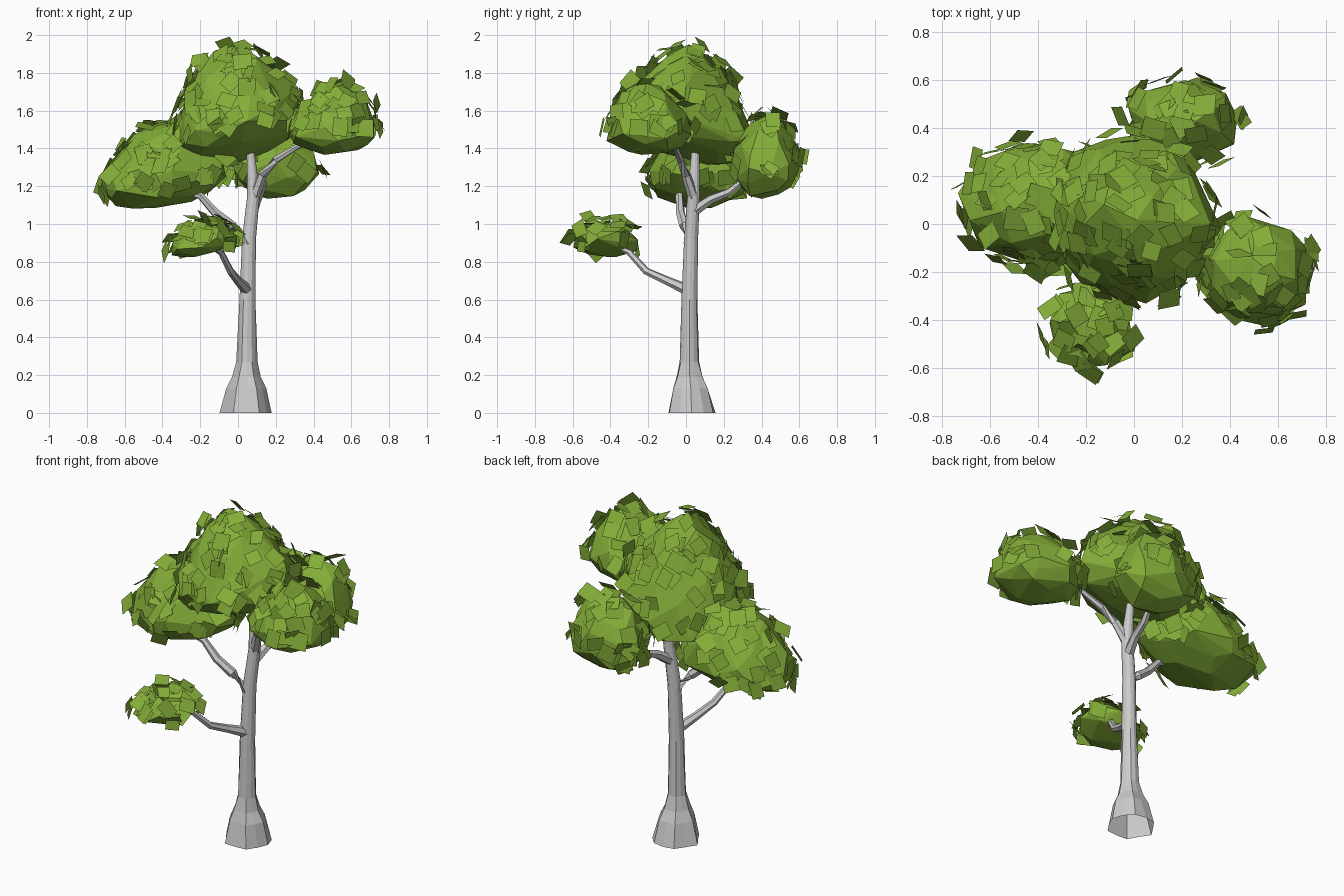
import bpy, bmesh, math, random
from mathutils import Vector, Matrix

if "Cube" in bpy.data.objects:
    bpy.data.objects.remove(bpy.data.objects["Cube"])

random.seed(8)
green = bpy.data.materials.new("leaf_green")
green.diffuse_color = (0.23, 0.42, 0.04, 1)
green.use_nodes = True
green.node_tree.nodes["Principled BSDF"].inputs["Base Color"].default_value = green.diffuse_color


def finish(name, bm, mat=None):
    mesh = bpy.data.meshes.new(name)
    bm.to_mesh(mesh)
    bm.free()
    ob = bpy.data.objects.new(name, mesh)
    bpy.context.collection.objects.link(ob)
    if mat:
        mesh.materials.append(mat)
    return ob


def tube(name, path, sides, flare=()):
    """Loft faceted rings along (x, y, z, radius) points; flare = root lobes for the low rings."""
    bm = bmesh.new()
    pts = [Vector(p[:3]) for p in path]
    rings = []
    for i, p in enumerate(pts):
        d = (pts[min(i + 1, len(pts) - 1)] - pts[max(i - 1, 0)]).normalized()
        if flare:
            d = Vector((0, 0, 1))
        u = d.orthogonal().normalized() if not flare else Vector((1, 0, 0))
        v = d.cross(u)
        ring = []
        for k in range(sides):
            a = 2 * math.pi * k / sides
            r = path[i][3]
            if i < len(flare):
                r *= 1 + flare[i] * (1 if k % 2 == 0 else -1) + random.uniform(-.05, .05)
            ring.append(bm.verts.new(p + (u * math.cos(a) + v * math.sin(a)) * r))
        rings.append(ring)
    for a, b in zip(rings, rings[1:]):
        for k in range(sides):
            j = (k + 1) % sides
            bm.faces.new((a[k], a[j], b[j], b[k]))
    bm.faces.new(rings[-1])
    bmesh.ops.recalc_face_normals(bm, faces=bm.faces)
    return finish(name, bm)


def clump(name, centre, rx, ry, up, down, leaves, taper=0.1, shear=(0, 0), lean=0.0, knots=34):
    """Convex faceted dome with a flattish underside, plus square leaf cards around it."""
    c = Vector(centre)
    bm = bmesh.new()
    for i in range(knots):
        # jittered spiral points on a sphere
        z = 1 - 2 * (i + .5) / knots
        a = i * 2.39996 + random.uniform(-.35, .35)
        r = math.sqrt(1 - z * z)
        p = Vector((r * math.cos(a), r * math.sin(a), z)) * random.uniform(0.98, 1.12)
        t = 1 - taper * max(p.z, 0)
        low = 1 - .6 * max(p.z, 0)
        h = p.z * (up if p.z > 0 else down) + (shear[0] * p.x * rx + shear[1] * p.y * ry) * low
        bm.verts.new(c + Vector((p.x * rx * t + lean * max(p.z, 0), p.y * ry * t, h)))
    bmesh.ops.convex_hull(bm, input=bm.verts)
    bmesh.ops.delete(bm, geom=[v for v in bm.verts if not v.link_faces], context='VERTS')
    bmesh.ops.recalc_face_normals(bm, faces=bm.faces)
    bm.normal_update()
    faces = [f for f in bm.faces if f.normal.z > -0.35]
    spots = random.choices(faces, weights=[f.calc_area() for f in faces], k=leaves)
    cards = bmesh.new()
    for f in spots:
        w = [random.expovariate(1) for _ in f.verts]
        p = sum((v.co * k for v, k in zip(f.verts, w)), Vector()) / sum(w)
        tilt = Vector([random.gauss(0, .25) for _ in range(3)])
        n = (f.normal + tilt).normalized()
        u = Matrix.Rotation(random.uniform(0, 6.3), 3, n) @ n.orthogonal().normalized()
        s = n.cross(u)
        p = p + f.normal * random.uniform(.005, .05)
        h, k = random.uniform(.036, .05), random.uniform(.036, .05)
        cards.faces.new([cards.verts.new(p + u * h * i + s * k * j)
                         for i, j in ((-1, -1), (1, -1), (1, 1), (-1, 1))])
    finish(name + "_foliage", bm, green)
    finish(name + "_leaves", cards, green)


# Trunk with flared roots
tube("trunk", [(.045, .03, 0, .13), (.045, .025, .13, .1), (.046, .02, .19, .072),
               (.047, .018, .27, .052),
               (.05, .018, .6, .042), (.058, .027, .92, .037), (.082, .04, 1.15, .033),
               (.075, .045, 1.27, .027), (.065, .05, 1.40, .02)],
     12, flare=(.05, .08, .08, .05))

# Branches
tube("front_branch", [(.045, .0, .655, .03), (.0, -.1, .70, .023),
                      (-.04, -.21, .75, .02), (-.09, -.3, .85, .017),
                      (-.14, -.37, .88, .012)], 6)
tube("left_branch", [(.05, .02, .90, .034), (-.03, -.01, .99, .027), (-.12, -.03, 1.06, .024),
                     (-.20, -.035, 1.15, .02), (-.36, -.03, 1.19, .013)], 6)
tube("back_branch", [(.07, .03, 1.06, .032), (.10, .13, 1.13, .025), (.12, .23, 1.17, .021),
                     (.15, .34, 1.26, .015)], 6)
tube("right_branch", [(.085, .04, 1.14, .03), (.13, .0, 1.26, .024),
                      (.2, -.03, 1.34, .02), (.33, -.06, 1.42, .013)], 6)

# Foliage clumps
clump("crown", (0.0, 0.03, 1.48), .37, .335, .44, .13, 105, .33, (.22, -.2), -.04, knots=42)
clump("left", (-.39, .08, 1.23), .325, .26, .32, .13, 75, .2, (.14, 0), .04, knots=36)
clump("right", (.505, -.2, 1.49), .225, .22, .26, .12, 50, .25, lean=.03)
clump("back", (.21, .42, 1.31), .235, .175, .26, .17, 45, .15)
clump("front", (-.18, -.42, .89), .165, .17, .12, .055, 36, .1, (.2, 0), knots=26)
